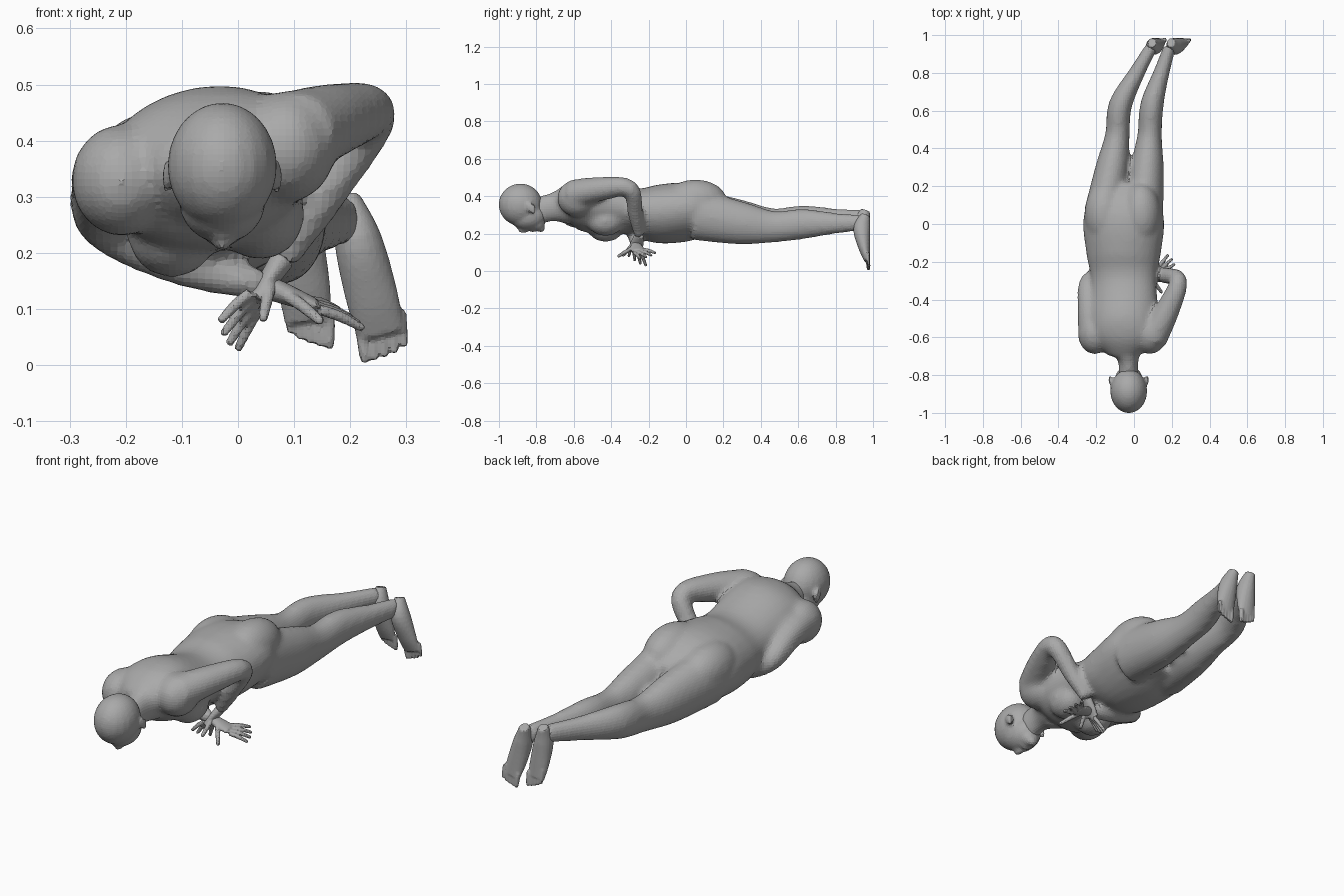
import bpy
import bmesh
import math
from mathutils import Vector, Matrix

cube = bpy.data.objects.get("Cube")
if cube:
    bpy.data.objects.remove(cube, do_unlink=True)

grey = (.4, .4, .4, 1)
clay = bpy.data.materials.new("clay_grey")
clay.use_nodes = True
clay.diffuse_color = grey
clay.node_tree.nodes["Principled BSDF"].inputs["Base Color"].default_value = grey


def curve_through(before, start, end, after, t):
    """Smooth interpolation between start and end, shaped by their neighbours."""
    leave = (end - before) / 2
    arrive = (after - start) / 2
    ease = t * t * (3 - 2 * t)
    return (start.lerp(end, ease) + leave * t * (1 - t) ** 2
            - arrive * t * t * (1 - t))


def resample(values, steps=5):
    """Add in-between values along a list of vectors."""
    last = len(values) - 1
    result = []
    for i in range(last):
        neighbours = (values[max(i - 1, 0)], values[i],
                      values[i + 1], values[min(i + 2, last)])
        result += [curve_through(*neighbours, k / steps) for k in range(steps)]
    return result + [values[last]]


def loft(bm, centres, radii, side=(1, 0, 0), sides=20):
    """Closed tube of elliptical rings; side is the axis of the first radius."""
    centres = resample([Vector(centre) for centre in centres])
    radii = resample([Vector(pair) for pair in radii])
    last = len(centres) - 1
    rings = []
    for i, centre in enumerate(centres):
        along = (centres[min(i + 1, last)] - centres[max(i - 1, 0)]).normalized()
        across = Vector(side)
        across = (across - along * across.dot(along)).normalized()
        normal = along.cross(across)
        wide, deep = radii[i]
        ring = []
        for k in range(sides):
            angle = math.tau * k / sides
            offset = across * wide * math.cos(angle) + normal * deep * math.sin(angle)
            ring.append(bm.verts.new(centre + offset))
        rings.append(ring)
    for low, high in zip(rings, rings[1:]):
        for k in range(sides):
            following = (k + 1) % sides
            bm.faces.new((low[k], low[following], high[following], high[k]))
    bm.faces.new(rings[0])
    bm.faces.new(rings[-1])


def ball(bm, centre, size, tilt=0):
    matrix = (Matrix.Translation(centre) @ Matrix.Rotation(tilt, 4, "X")
              @ Matrix.Diagonal((*size, 1)))
    bmesh.ops.create_uvsphere(bm, u_segments=20, v_segments=14, radius=1, matrix=matrix)


def digit(bm, base, tip, radius):
    """Finger or toe: slim, slightly bent, tapered tube with a round end."""
    slim = radius * .8
    middle = (base + tip) / 2 + Vector((0, 0, radius / 3))
    loft(bm, [base, middle, tip], [(radius, radius), (radius, radius), (slim, slim)],
         side=(.2, 1, .1), sides=10)
    ball(bm, tip, (slim, slim, slim))


def finish(name, bm, voxel, passes):
    """Blend the overlapping forms into one skin."""
    bmesh.ops.recalc_face_normals(bm, faces=bm.faces)
    mesh = bpy.data.meshes.new(name)
    bm.to_mesh(mesh)
    bm.free()
    mesh.materials.append(clay)
    obj = bpy.data.objects.new(name, mesh)
    bpy.context.scene.collection.objects.link(obj)
    blend = obj.modifiers.new("blend", "REMESH")
    blend.mode = "VOXEL"
    blend.voxel_size = voxel
    soften = obj.modifiers.new("soften", "SMOOTH")
    soften.factor = .5
    soften.iterations = passes


# Torso, rolled so its left side is higher
body = bmesh.new()
spine_x = -.055
spine_z = .33
roll = .2
level = Vector((math.cos(roll), 0, math.sin(roll)))
upward = Vector((-math.sin(roll), 0, math.cos(roll)))
torso = [(-.7, .36, .08, .06), (-.6, .365, .18, .12), (-.5, .35, .19, .145),
         (-.3, .32, .175, .12), (-.15, .305, .2, .155), (.04, .315, .215, .15),
         (.2, .28, .14, .09)]
loft(body, [(spine_x, y, z) for y, z, wide, deep in torso],
     [(wide, deep) for y, z, wide, deep in torso], side=level, sides=28)

# Shoulders, breasts and buttocks, paired about the rolled spine
for y, out, up, size in [(-.58, .15, .03, (.09, .11, .1)),
                         (-.43, .08, -.08, (.08, .1, .08)),
                         (.05, .1, .025, (.105, .17, .115))]:
    for sign in (-1, 1):
        centre = Vector((spine_x, y, spine_z)) + level * out * sign + upward * up
        ball(body, centre, size)

# Neck
loft(body, [(-.03, -.8, .32), (-.03, -.72, .34), (-.04, -.65, .35)],
     [(.055, .075), (.055, .075), (.1, .1)])

# Legs share one height and thickness profile; the right ankle lifts a little
legs = [(.06, .05, -.16, .3, .105), (.3, .07, -.115, .255, .088),
        (.47, .083, -.088, .237, .065), (.63, .095, -.072, .252, .062),
        (.8, .145, .015, .255, .043), (.94, .19, .094, .258, .033)]
thickness = [(radius, radius * 1.3) for *rest, radius in legs]
loft(body, [(left, y, z) for y, left, right, z, radius in legs], thickness)
loft(body, [(right, y, z + y * .03) for y, left, right, z, radius in legs], thickness)

# Arms from shoulder through elbow to wrist, forearms tucked under the chest
left_wrist = Vector((.08, -.25, .19))
right_wrist = Vector((.05, -.27, .14))
arm_radii = [(radius, radius) for radius in (.08, .064, .048, .04, .028)]
loft(body, [(.1, -.6, .41), (.18, -.45, .44), (.235, -.3, .44),
            (.15, -.27, .3), left_wrist], arm_radii, side=(0, 1, .4))
loft(body, [(-.215, -.6, .34), (-.235, -.45, .32), (-.235, -.3, .25),
            (-.1, -.27, .18), right_wrist], arm_radii, side=(0, .3, 1))
finish("body", body, .013, 9)

# Head: skull, face, jaw, chin, lips and nose on one centre line, then ears
head = bmesh.new()
face_x = -.028
for y, z, size in [(-.885, .355, (.098, .117, .113)), (-.845, .295, (.078, .1, .078)),
                   (-.795, .255, (.046, .042, .043)), (-.775, .23, (.026, .022, .022)),
                   (-.82, .22, (.026, .015, .012)), (-.87, .223, (.016, .03, .022))]:
    ball(head, (face_x, y, z), size)
for sign in (-1, 1):
    ball(head, (face_x + sign * .098, -.825, .335), (.009, .022, .034), tilt=.5)
finish("head", head, .01, 3)


def foot(name, outward, heel, lean):
    """Foot hanging toes down, flat sole facing back."""
    bm = bmesh.new()
    length = .245
    sole_y = .985
    profile = [(0, .022, .025), (.3, .042, .045), (.7, .047, .032), (1, .043, .016)]
    heel_x, heel_z = heel
    loft(bm, [(heel_x + lean * t, sole_y - deep, heel_z - length * t)
              for t, wide, deep in profile],
         [(wide, deep) for t, wide, deep in profile])
    for i in range(5):
        t = i / 4
        base = Vector((heel_x + lean + outward * .07 * (t - .5), sole_y - .014,
                       heel_z - length + .02 + t * t * .025))
        digit(bm, base, base + Vector((lean / 10, .005, -.062)),
              .0095 if i else .0125)
    finish(name, bm, .006, 2)


foot("left_foot", 1, (.195, .3), .06)
foot("right_foot", -1, (.095, .325), .03)


def hand(name, wrist, knuckles, reach, spread, thumb):
    """Flat palm, four fingers fanned along spread, and a thumb."""
    bm = bmesh.new()
    knuckles, reach, spread = Vector(knuckles), Vector(reach), Vector(spread)
    loft(bm, [wrist, wrist.lerp(knuckles, .5), knuckles],
         [(.025, .022), (.035, .018), (.038, .013)], side=(0, 1, 0))
    for i in range(4):
        t = i / 3 - .5
        base = knuckles + spread * t * .55
        digit(bm, base, knuckles + reach * (1.1 - t * t / 2) + spread * t, .01)
    digit(bm, wrist.lerp(knuckles, .3), Vector(thumb), .0115)
    finish(name, bm, .005, 2)


hand("left_hand", left_wrist, (.03, -.27, .115), (-.045, .01, -.06),
     (.03, .09, -.05), (.045, -.335, .085))
hand("right_hand", right_wrist, (.135, -.255, .107), (.065, .05, -.025),
     (-.04, .08, .03), (.145, -.36, .08))
